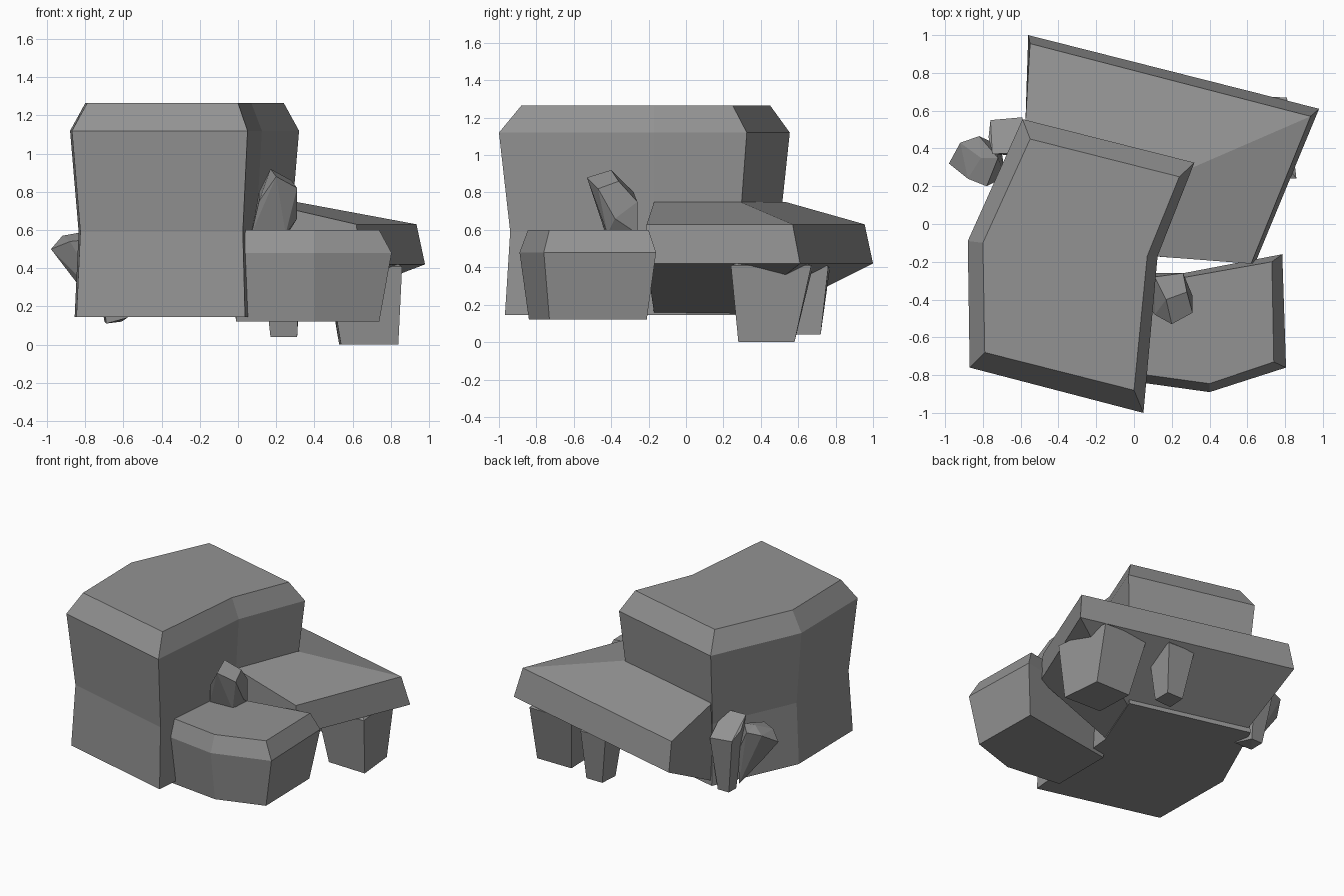
import bpy, bmesh

# Dark grey stone
stone = bpy.data.materials.new("stone")
stone.diffuse_color = (0.29, 0.29, 0.29, 1)


def finish(name, bm):
    bmesh.ops.recalc_face_normals(bm, faces=bm.faces)
    me = bpy.data.meshes.new(name)
    bm.to_mesh(me)
    bm.free()
    me.materials.append(stone)
    ob = bpy.data.objects.new(name, me)
    bpy.context.collection.objects.link(ob)
    return ob


def loft(name, rings):
    """Stack of (z, outline) rings joined by quads and capped."""
    bm = bmesh.new()
    loops = [[bm.verts.new((x, y, z)) for x, y in pts] for z, pts in rings]
    n = len(loops[0])
    for a, b in zip(loops, loops[1:]):
        for i in range(n):
            j = (i + 1) % n
            bm.faces.new((a[i], a[j], b[j], b[i]))
    bm.faces.new(loops[0])
    bm.faces.new(loops[-1])
    return finish(name, bm)


def hull(name, pts):
    """Faceted stone as the convex hull of its corners."""
    bm = bmesh.new()
    for p in pts:
        bm.verts.new(p)
    res = bmesh.ops.convex_hull(bm, input=bm.verts)
    bmesh.ops.delete(bm, geom=[v for v in res["geom_interior"] if isinstance(v, bmesh.types.BMVert)],
                     context='VERTS')
    bmesh.ops.dissolve_limit(bm, angle_limit=0.12, verts=bm.verts, edges=bm.edges)
    return finish(name, bm)


def scaled(pts, s, c):
    return [(c[0] + (x - c[0]) * s, c[1] + (y - c[1]) * s) for x, y in pts]


# Large boulder with a chamfered top and pinched waist
big = [(-0.59, 0.555), (0.32, 0.325), (0.125, -0.17), (0.05, -1.0), (-0.87, -0.76), (-0.88, -0.09)]
big_top = [(-0.55, 0.45), (0.24, 0.25), (0.07, -0.17), (0.0, -0.88), (-0.79, -0.68), (-0.80, -0.10)]
c = (-0.28, -0.2)
loft("large_boulder", [(0.145, scaled(big, 0.96, c)), (0.59, scaled(big, 0.925, c)),
                       (1.12, big), (1.265, big_top)])

# Wide sloping slab behind the boulder
hull("back_slab", [
    (-0.56, 1.0, 0.42), (0.98, 0.61, 0.42), (0.64, -0.21, 0.42),
    (-0.55, 0.955, 0.63), (0.935, 0.57, 0.63), (0.62, -0.21, 0.63),
    (-0.575, 0.53, 0.75), (0.29, 0.29, 0.75), (0.10, -0.17, 0.75),
    (-0.565, 0.48, 0.16), (0.27, 0.26, 0.15), (0.09, -0.17, 0.15)])

# Low front rock
low = [(0.785, -0.16), (0.805, -0.76), (0.40, -0.89), (-0.03, -0.83), (-0.05, -0.32)]
low_top = [(0.73, -0.20), (0.74, -0.73), (0.40, -0.845), (0.0, -0.79), (0.0, -0.33)]
loft("front_rock", [(0.12, [(0.73, -0.21), (0.74, -0.73), (0.40, -0.84), (-0.01, -0.79), (-0.01, -0.33)]),
                    (0.48, low), (0.6, low_top)])

# Tapered support stones under the slab
loft("wide_support", [(0.0, [(0.54, 0.29), (0.84, 0.28), (0.81, 0.58), (0.53, 0.58)]),
                      (0.41, [(0.47, 0.24), (0.86, 0.24), (0.81, 0.67), (0.46, 0.68)]),
                      (0.44, [(0.53, 0.32), (0.8, 0.32), (0.76, 0.58), (0.52, 0.6)])])
loft("narrow_support", [(0.04, [(0.17, 0.58), (0.31, 0.59), (0.31, 0.72), (0.18, 0.72)]),
                        (0.40, [(0.13, 0.54), (0.32, 0.54), (0.33, 0.76), (0.12, 0.77)]),
                        (0.5, [(0.17, 0.58), (0.29, 0.58), (0.29, 0.70), (0.17, 0.70)])])

# Small stones
hull("top_pebble", [
    (0.11, -0.48, 0.75), (0.20, -0.53, 0.88), (0.17, -0.40, 0.92), (0.31, -0.47, 0.82),
    (0.28, -0.36, 0.86), (0.26, -0.26, 0.75), (0.31, -0.38, 0.66), (0.25, -0.42, 0.58),
    (0.11, -0.28, 0.80), (0.07, -0.43, 0.58), (0.26, -0.26, 0.58), (0.08, -0.26, 0.58)])
hull("left_stone", [
    (-0.76, 0.55, 0.53), (-0.59, 0.565, 0.52), (-0.58, 0.38, 0.66), (-0.75, 0.37, 0.66),
    (-0.77, 0.46, 0.58), (-0.70, 0.50, 0.12), (-0.61, 0.50, 0.12), (-0.58, 0.36, 0.14),
    (-0.69, 0.40, 0.11)])
hull("left_outer_stone", [
    (-0.98, 0.32, 0.50), (-0.92, 0.43, 0.57), (-0.82, 0.465, 0.58), (-0.88, 0.24, 0.54),
    (-0.78, 0.20, 0.55), (-0.81, 0.35, 0.59), (-0.72, 0.35, 0.58), (-0.85, 0.33, 0.33),
    (-0.70, 0.38, 0.14), (-0.68, 0.25, 0.2), (-0.72, 0.42, 0.4)])
